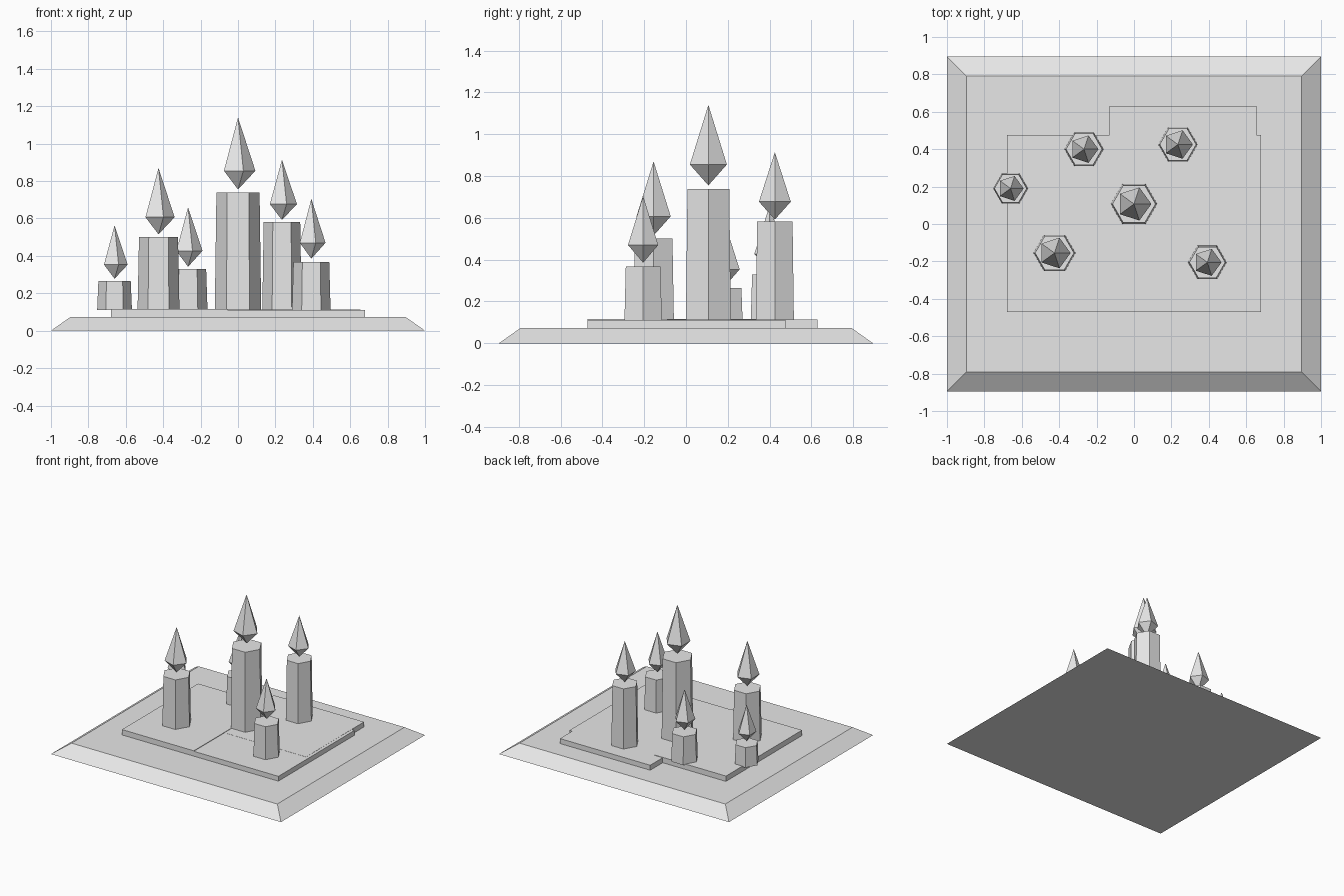
import bpy, bmesh, math

if "Cube" in bpy.data.objects:
    bpy.data.objects.remove(bpy.data.objects["Cube"])

stone = bpy.data.materials.new("light grey stone")
stone.diffuse_color = (0.8, 0.8, 0.8, 1)
stone.use_nodes = True
stone.node_tree.nodes["Principled BSDF"].inputs["Base Color"].default_value = stone.diffuse_color


def loft(name, rings):
    """Join stacked rings of points; a one-point ring is an apex."""
    bm = bmesh.new()
    loops = [[bm.verts.new(p) for p in ring] for ring in rings]
    for a, b in zip(loops, loops[1:]):
        n = max(len(a), len(b))
        for i in range(n):
            j = (i + 1) % n
            if len(a) == 1:
                bm.faces.new((a[0], b[j], b[i]))
            elif len(b) == 1:
                bm.faces.new((a[i], a[j], b[0]))
            else:
                bm.faces.new((a[i], a[j], b[j], b[i]))
    for end in (loops[0], loops[-1]):
        if len(end) > 2:
            bm.faces.new(end)
    bmesh.ops.recalc_face_normals(bm, faces=bm.faces)
    mesh = bpy.data.meshes.new(name)
    bm.to_mesh(mesh)
    bm.free()
    mesh.materials.append(stone)
    obj = bpy.data.objects.new(name, mesh)
    bpy.context.collection.objects.link(obj)
    return obj


def rect(x0, x1, y0, y1, z):
    return [(x0, y0, z), (x1, y0, z), (x1, y1, z), (x0, y1, z)]


def polygon(cx, cy, z, r, sides):
    step = 2 * math.pi / sides
    return [(cx + r * math.cos(i * step), cy + r * math.sin(i * step), z)
            for i in range(sides)]


# Sloped base
loft("base", [rect(-1, 1, -0.895, 0.895, 0),
              rect(-0.895, 0.895, -0.79, 0.79, 0.074)])

# Thin overlapping floor slabs
slabs = {
    "left_slab": (-0.68, -0.055, -0.47, 0.475, 0.116),
    "right_slab": (-0.055, 0.68, -0.47, 0.475, 0.112),
    "back_slab": (-0.13, 0.655, -0.09, 0.63, 0.113),
}
for name, (x0, x1, y0, y1, top) in slabs.items():
    loft(name, [rect(x0, x1, y0, y1, 0.07), rect(x0, x1, y0, y1, top)])

# Tapered hexagonal towers with a floating five-sided crystal above each:
# x, y, tower radius, tower top, crystal radius, crystal bottom, girdle, tip
towers = {
    "central": (0.0, 0.107, 0.124, 0.738, 0.093, 0.755, 0.855, 1.14),
    "far_left": (-0.66, 0.19, 0.093, 0.265, 0.07, 0.278, 0.353, 0.563),
    "front_left": (-0.425, -0.155, 0.112, 0.502, 0.086, 0.515, 0.607, 0.87),
    "back_left": (-0.267, 0.4, 0.104, 0.33, 0.077, 0.342, 0.427, 0.66),
    "back_right": (0.235, 0.425, 0.105, 0.582, 0.08, 0.592, 0.677, 0.914),
    "front_right": (0.392, -0.205, 0.103, 0.368, 0.076, 0.385, 0.47, 0.705),
}
for name, (x, y, r, top, gem_r, low, mid, tip) in towers.items():
    loft(name + "_tower", [polygon(x, y, 0.111, r, 6),
                           polygon(x, y, top, r * 0.93, 6)])
    loft(name + "_crystal", [[(x, y, low)], polygon(x, y, mid, gem_r, 5),
                             [(x, y, tip)]])
